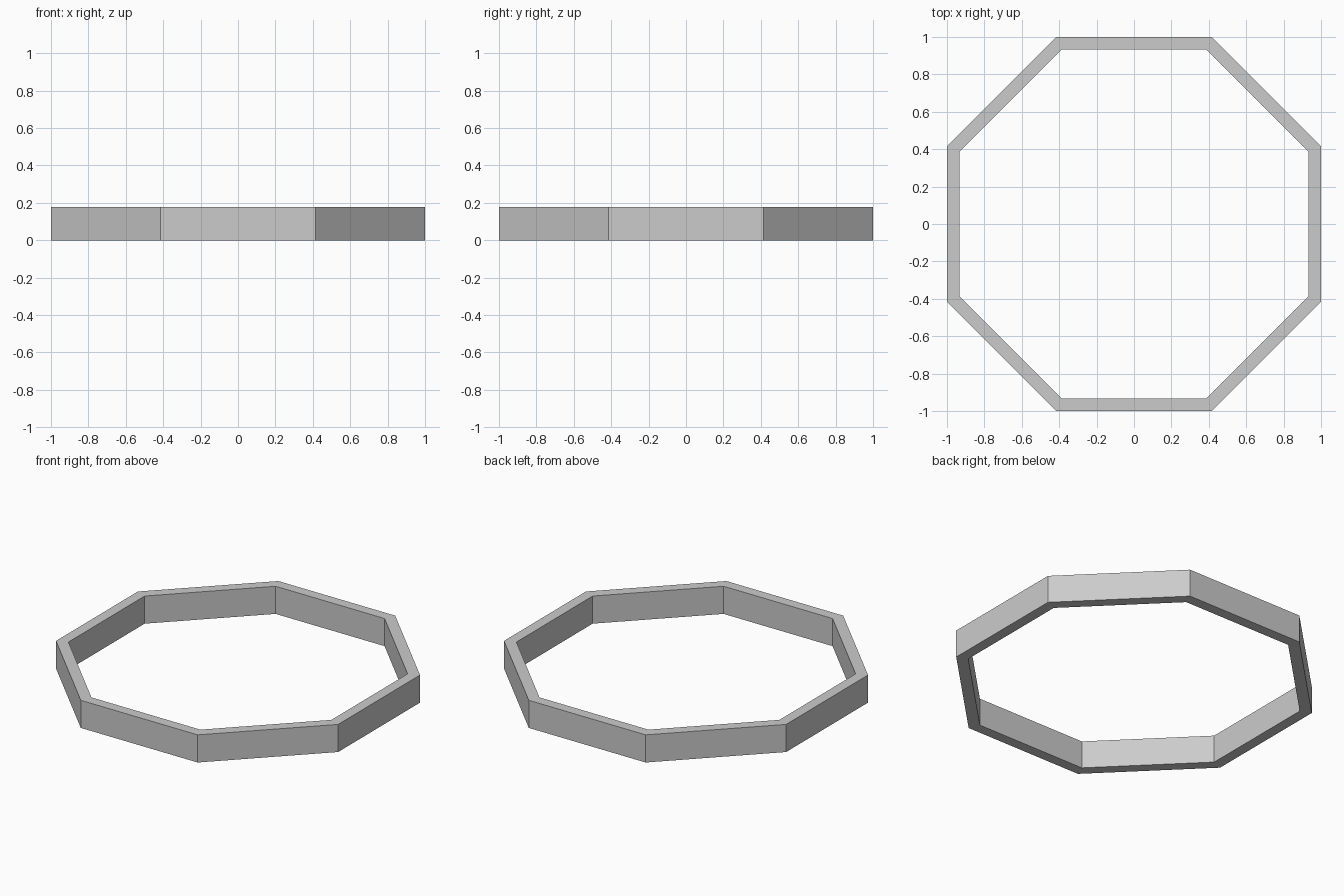
import bpy, bmesh
from math import cos, sin, pi

if "Cube" in bpy.data.objects:
    bpy.data.objects.remove(bpy.data.objects["Cube"])

SIDES = 8
OUTER, INNER, HEIGHT = 1.0, 0.932, 0.177   # flat-to-centre distances and height

# Rectangular cross-section: (apothem, z)
profile = [(OUTER, 0), (OUTER, HEIGHT), (INNER, HEIGHT), (INNER, 0)]

# Octagonal ring: sweep the cross-section around the eight corners
bm = bmesh.new()
rings = []
for i in range(SIDES):
    a = (i + 0.5) * 2 * pi / SIDES
    k = 1 / cos(pi / SIDES)
    rings.append([bm.verts.new((r * k * cos(a), r * k * sin(a), z)) for r, z in profile])
for i in range(SIDES):
    p, q = rings[i], rings[(i + 1) % SIDES]
    for j in range(4):
        n = (j + 1) % 4
        bm.faces.new((p[j], q[j], q[n], p[n]))
bmesh.ops.recalc_face_normals(bm, faces=bm.faces)

mesh = bpy.data.meshes.new("octagonal_ring")
bm.to_mesh(mesh)
bm.free()
ring = bpy.data.objects.new("octagonal_ring", mesh)
bpy.context.collection.objects.link(ring)
